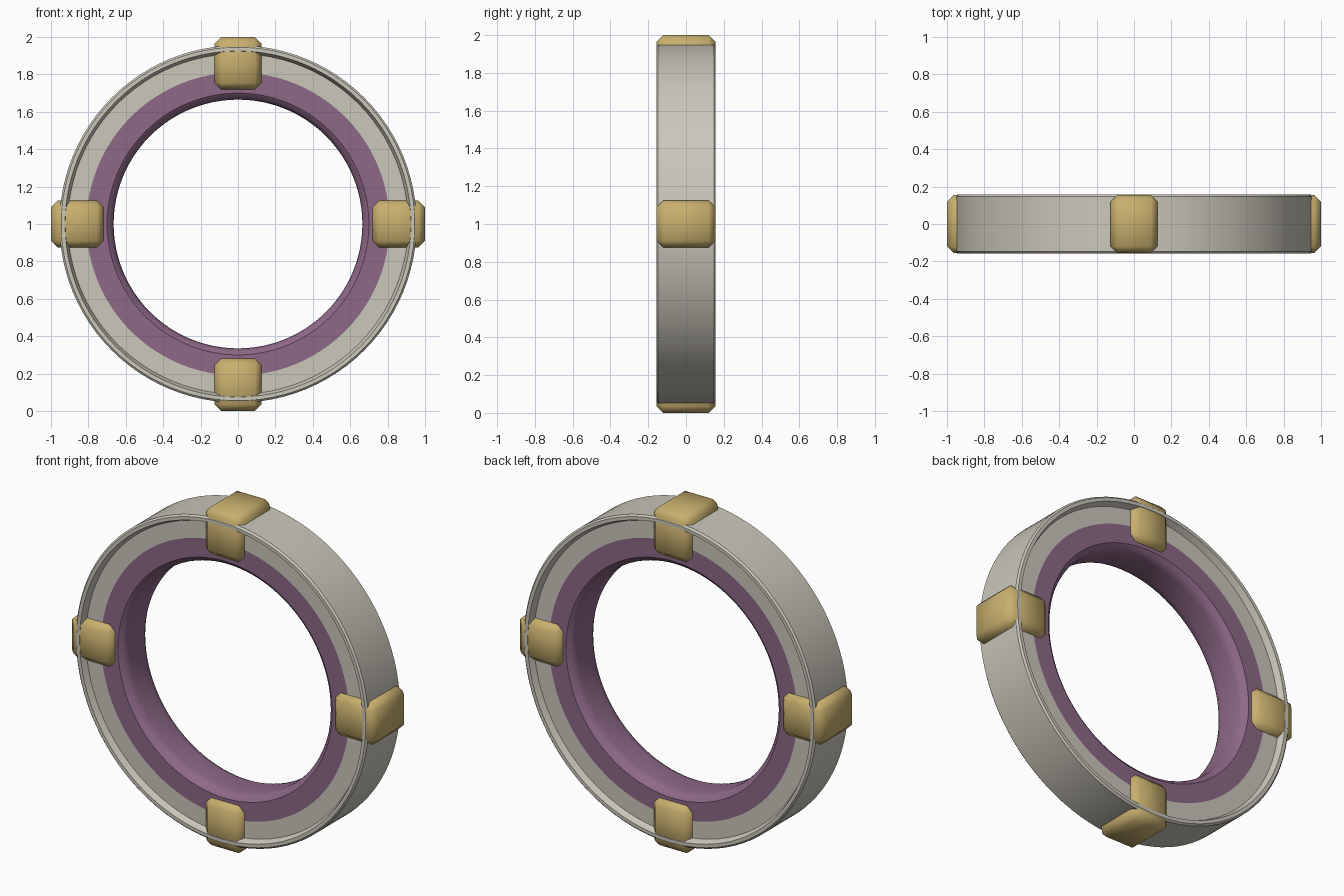
import bpy, bmesh, math
from mathutils import Matrix

if "Cube" in bpy.data.objects:
    bpy.data.objects.remove(bpy.data.objects["Cube"])

SEGMENTS = 96


def material(name, rgb):
    m = bpy.data.materials.new(name)
    m.diffuse_color = (*rgb, 1)
    m.use_nodes = True
    m.node_tree.nodes["Principled BSDF"].inputs["Base Color"].default_value = m.diffuse_color
    return m


GREY = material("warm grey", (0.60, 0.57, 0.50))
PURPLE = material("muted purple", (0.27, 0.14, 0.245))
GOLD = material("brass", (0.58, 0.43, 0.155))


def add_object(name, bm, mat, angle):
    bmesh.ops.recalc_face_normals(bm, faces=bm.faces)
    mesh = bpy.data.meshes.new(name)
    bm.to_mesh(mesh)
    bm.free()
    mesh.materials.append(mat)
    obj = bpy.data.objects.new(name, mesh)
    bpy.context.collection.objects.link(obj)
    bpy.context.view_layer.objects.active = obj
    obj.select_set(True)
    bpy.ops.object.shade_smooth_by_angle(angle=math.radians(angle))
    obj.select_set(False)
    return obj


def ring(name, half, mat):
    """Revolve a (radius, y) half profile, mirrored front to back, about the y axis."""
    profile = half + [(r, -y) for r, y in reversed(half)]
    bm = bmesh.new()
    loops = []
    for i in range(SEGMENTS):
        a = 2 * math.pi * i / SEGMENTS
        loops.append([bm.verts.new((r * math.cos(a), y, 1 + r * math.sin(a)))
                      for r, y in profile])
    n = len(profile)
    for i in range(SEGMENTS):
        p, q = loops[i], loops[(i + 1) % SEGMENTS]
        for j in range(n):
            k = (j + 1) % n
            bm.faces.new((p[j], p[k], q[k], q[j]))
    return add_object(name, bm, mat, 30)


# Outer hoop with raised lips around a recessed face
ring("outer_hoop", [(0.81, 0.12), (0.91, 0.12), (0.925, 0.157),
                    (0.945, 0.157), (0.955, 0.147)], GREY)

# Inner lining with edges rounded into the hole
ring("inner_lining", [(0.665, 0.06), (0.669, 0.085), (0.68, 0.105),
                      (0.70, 0.12), (0.81, 0.12)], PURPLE)

# Four bevelled clips gripping the hoop
for i, side in enumerate(("right", "top", "left", "bottom")):
    bm = bmesh.new()
    bmesh.ops.create_cube(bm, size=1)
    bmesh.ops.scale(bm, vec=(0.28, 0.31, 0.25), verts=bm.verts)
    bmesh.ops.bevel(bm, geom=bm.edges[:], offset=0.035, segments=1,
                    affect='EDGES', profile=0.5)
    bmesh.ops.translate(bm, vec=(0.86, 0, 0), verts=bm.verts)
    bm.transform(Matrix.Translation((0, 0, 1)) @ Matrix.Rotation(-i * math.pi / 2, 4, 'Y'))
    add_object(side + "_clip", bm, GOLD, 60)
